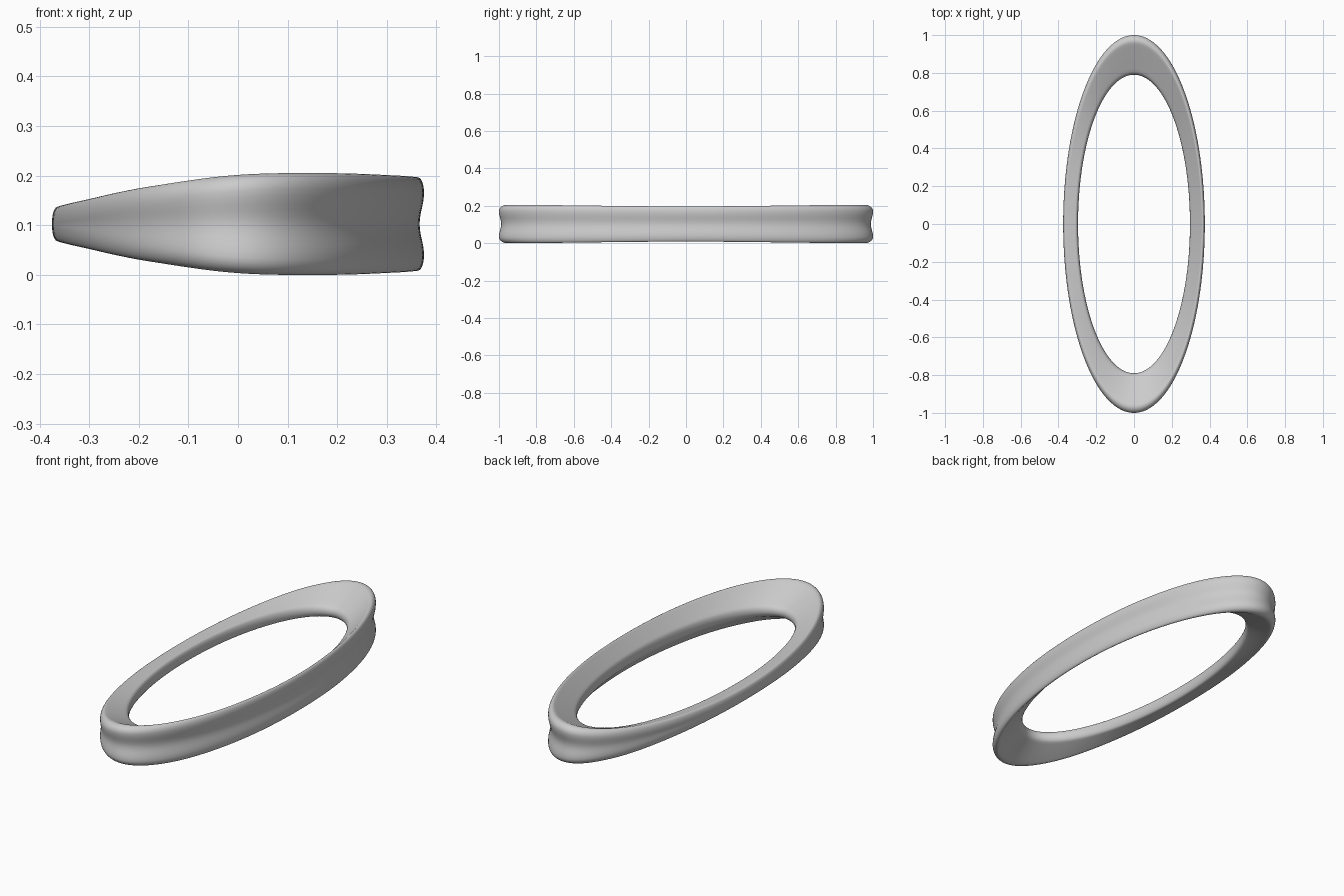
import bpy, bmesh
from math import sin, cos, pi, atan2, hypot
from mathutils import Vector

if "Cube" in bpy.data.objects:
    bpy.data.objects.remove(bpy.data.objects["Cube"])

SX = 0.375                    # x squeeze of the whole ring
RHO = 0.032                   # corner rounding of the section
INNER, OUTER = 0.79, 1.0
N, ARC, EDGE = 192, 8, 10     # steps around ring, per corner, per side
# Half height of the outer wall every 30 degrees, from the tall to the thin side
HEIGHTS = [0.094, 0.098, 0.1025, 0.099, 0.075, 0.047, 0.035]


def half_height(t):
    a = abs(t) / (pi / 6)
    i = min(int(a), 5)
    get = lambda k: HEIGHTS[k if 0 <= k <= 6 else (-k if k < 0 else 12 - k)]
    p0, p1, p2, p3 = (get(i + k) for k in (-1, 0, 1, 2))
    f = a - i
    return 0.5 * (2 * p1 + (p2 - p0) * f + (2 * p0 - 5 * p1 + 4 * p2 - p3) * f ** 2
                  + (3 * p1 - p0 - 3 * p2 + p3) * f ** 3)


def section(t):
    """Rounded triangle (r, z): upright outer wall, one edge pointing inward."""
    h = half_height(t) - RHO
    corners = [Vector((OUTER - RHO, -h)), Vector((OUTER - RHO, h)), Vector((INNER + RHO, 0))]
    hollow = 0.012 * (1 + cos(t))
    pts = []
    for i in range(3):
        prev, c, nxt = corners[i - 1], corners[i], corners[(i + 1) % 3]
        e0, e1 = c - prev, nxt - c
        a0, a1 = atan2(-e0.x, e0.y), atan2(-e1.x, e1.y)
        while a1 < a0:
            a1 += 2 * pi
        for k in range(ARC + 1):
            a = a0 + (a1 - a0) * k / ARC
            pts.append(c + RHO * Vector((cos(a), sin(a))))
        n = Vector((e1.y, -e1.x)).normalized()
        for k in range(1, EDGE):
            s = k / EDGE
            d = hollow * sin(pi * s) ** 2 if i == 0 else 0
            pts.append(c + e1 * s + n * (RHO - d))
    return pts


# Oval ring swept with the changing section
bm = bmesh.new()
rings = []
for i in range(N):
    t = -pi + 2 * pi * i / N
    rings.append([bm.verts.new((SX * p.x * cos(t), p.x * sin(t), p.y + 0.1025)) for p in section(t)])
m = len(rings[0])
for i in range(N):
    a, b = rings[i], rings[(i + 1) % N]
    for j in range(m):
        bm.faces.new((a[j], b[j], b[(j + 1) % m], a[(j + 1) % m]))
bmesh.ops.recalc_face_normals(bm, faces=bm.faces)
for face in bm.faces:
    face.smooth = True
mesh = bpy.data.meshes.new("oval_ring")
bm.to_mesh(mesh)
bm.free()
ring = bpy.data.objects.new("oval_ring", mesh)
bpy.context.collection.objects.link(ring)
